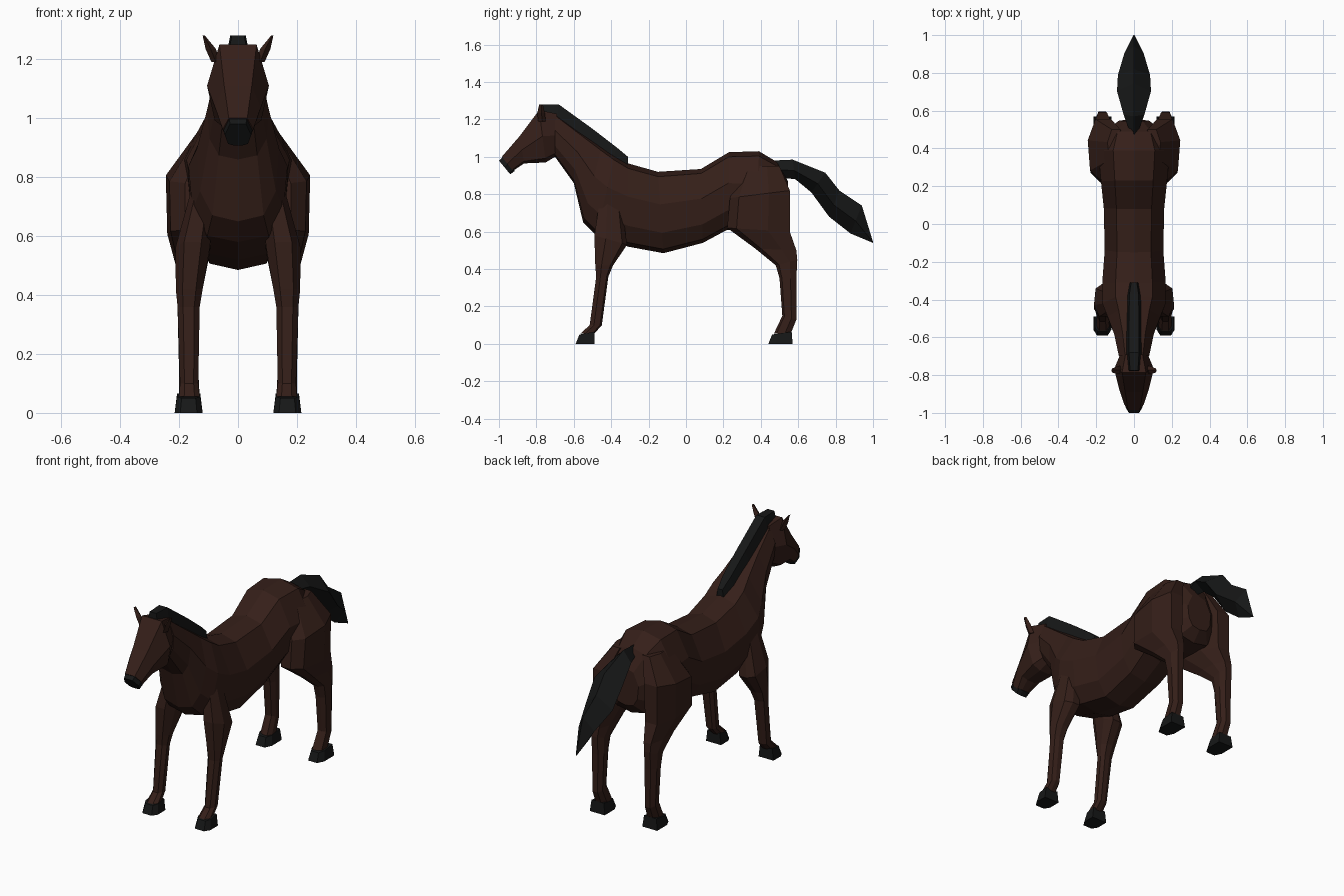
import bpy, bmesh


def material(name, color):
    m = bpy.data.materials.new(name)
    m.diffuse_color = (*color, 1)
    return m


COAT = material("brown coat", (0.035, 0.0135, 0.0095))
DARK = material("black hair", (0.008, 0.0085, 0.0085))

# Cross-sections as (across, along): across -1..1, along 0 (second point) .. 1 (first point)
HALF = [(0, 1), (.58, .94), (1, .6), (.92, .25), (.62, .05), (0, 0)]
BARREL = HALF + [(-u, v) for u, v in HALF[-2:0:-1]]
SKULL = [(.6, 1), (1, .5), (.75, .08), (.3, 0), (-.3, 0), (-.75, .08), (-1, .5), (-.6, 1)]
LIMB = [(-.5, 1), (.5, 1), (1, .65), (.85, .15), (.2, 0), (-.6, 0), (-1, .3), (-1, .7)]
HOOF = [(-.6, 1), (.6, 1), (1, .7), (1, 0), (-1, 0), (-1, .7)]
DIAMOND = [(0, 1), (1, .45), (0, 0), (-1, .45)]
BOX = [(.6, 1), (1, 0), (-1, 0), (-.6, 1)]


def loft(name, section, rings, mat, mirror=False):
    """Skin rings of (y1, z1, y2, z2, x_min, x_max) with one cross-section."""
    bm = bmesh.new()
    loops = []
    for y1, z1, y2, z2, x0, x1 in rings:
        c, h = (x0 + x1) / 2, (x1 - x0) / 2
        loops.append([bm.verts.new((c + u * h, y2 + (y1 - y2) * v, z2 + (z1 - z2) * v))
                      for u, v in section])
    n = len(section)
    for a, b in zip(loops, loops[1:]):
        for i in range(n):
            j = (i + 1) % n
            bm.faces.new((a[i], a[j], b[j], b[i]))
    bm.faces.new(loops[0])
    bm.faces.new(loops[-1])
    bmesh.ops.remove_doubles(bm, verts=bm.verts, dist=0.0005)
    bmesh.ops.recalc_face_normals(bm, faces=bm.faces)
    me = bpy.data.meshes.new(name)
    bm.to_mesh(me)
    bm.free()
    me.materials.append(mat)
    ob = bpy.data.objects.new(name, me)
    bpy.context.collection.objects.link(ob)
    if mirror:
        ob.modifiers.new("other side", 'MIRROR')
    return ob


def centred(rings):
    return [(*r[:4], -r[4], r[4]) for r in rings]


# Trunk and neck, from rump to poll
loft("body", BARREL, centred([
    (.545, .87, .55, .66, .08), (.49, .97, .50, .60, .15), (.39, 1.03, .38, .60, .19),
    (.23, 1.025, .22, .61, .175), (.08, .935, .09, .54, .16), (-.15, .92, -.12, .485, .155),
    (-.31, .965, -.31, .52, .168), (-.38, 1.01, -.48, .58, .168), (-.45, 1.06, -.55, .65, .14),
    (-.57, 1.14, -.60, .86, .105), (-.70, 1.235, -.70, 1.0, .08)]), COAT)

# Head and muzzle
loft("head", SKULL, centred([
    (-.69, 1.23, -.70, 1.0, .075), (-.785, 1.25, -.75, .97, .105),
    (-.89, 1.11, -.865, .965, .078), (-.985, 1.0, -.925, .925, .052)]), COAT)
loft("muzzle", SKULL, centred([
    (-.98, 1.0, -.915, .925, .05), (-1.0, .98, -.94, .907, .045)]), DARK)

# Ears
loft("ears", DIAMOND, [
    (-.79, 1.19, -.75, 1.19, .06, .09), (-.795, 1.235, -.755, 1.235, .075, .11),
    (-.785, 1.28, -.765, 1.28, .112, .12)], COAT, True)

# Mane
loft("mane", BOX, centred([
    (-.775, 1.28, -.78, 1.21, .035), (-.68, 1.28, -.69, 1.19, .044),
    (-.50, 1.15, -.53, 1.06, .044), (-.37, 1.05, -.39, .98, .04),
    (-.31, 1.0, -.31, .94, .025)]), DARK)

# Tail
loft("tail", DIAMOND, centred([
    (.46, .98, .50, .89, .02), (.57, .985, .585, .88, .055), (.745, .915, .67, .81, .09),
    (.82, .82, .765, .68, .085), (.94, .74, .88, .59, .05), (1.0, .545, 1.0, .54, .003)]), DARK)

# Hind legs: front point, back point, inner x, outer x
loft("hind_legs", LIMB, [(r[2], r[3], r[0], r[1], r[4], r[5]) for r in [
    (.31, .95, .50, .95, .05, .14), (.235, .78, .555, .82, .08, .245),
    (.22, .62, .555, .60, .09, .24), (.37, .51, .59, .50, .12, .212),
    (.48, .42, .595, .45, .13, .207), (.50, .35, .59, .35, .13, .205),
    (.515, .15, .59, .13, .135, .2), (.47, .055, .56, .055, .13, .2)]], COAT, True)

# Front legs
loft("front_legs", LIMB, [
    (-.46, .78, -.345, .75, .08, .155), (-.49, .58, -.315, .53, .095, .212),
    (-.485, .42, -.39, .42, .12, .211), (-.48, .36, -.415, .36, .13, .205),
    (-.515, .10, -.45, .10, .135, .197), (-.565, .055, -.49, .055, .13, .2)], COAT, True)

# Hooves
for name, y in (("front_hooves", -.59), ("hind_hooves", .44)):
    loft(name, HOOF, [
        (y, 0, y + .10 + .03 * (y > 0), 0, .12, .215),
        (y + .02, .05, y + .10 + .025 * (y > 0), .065, .128, .207)], DARK, True)
